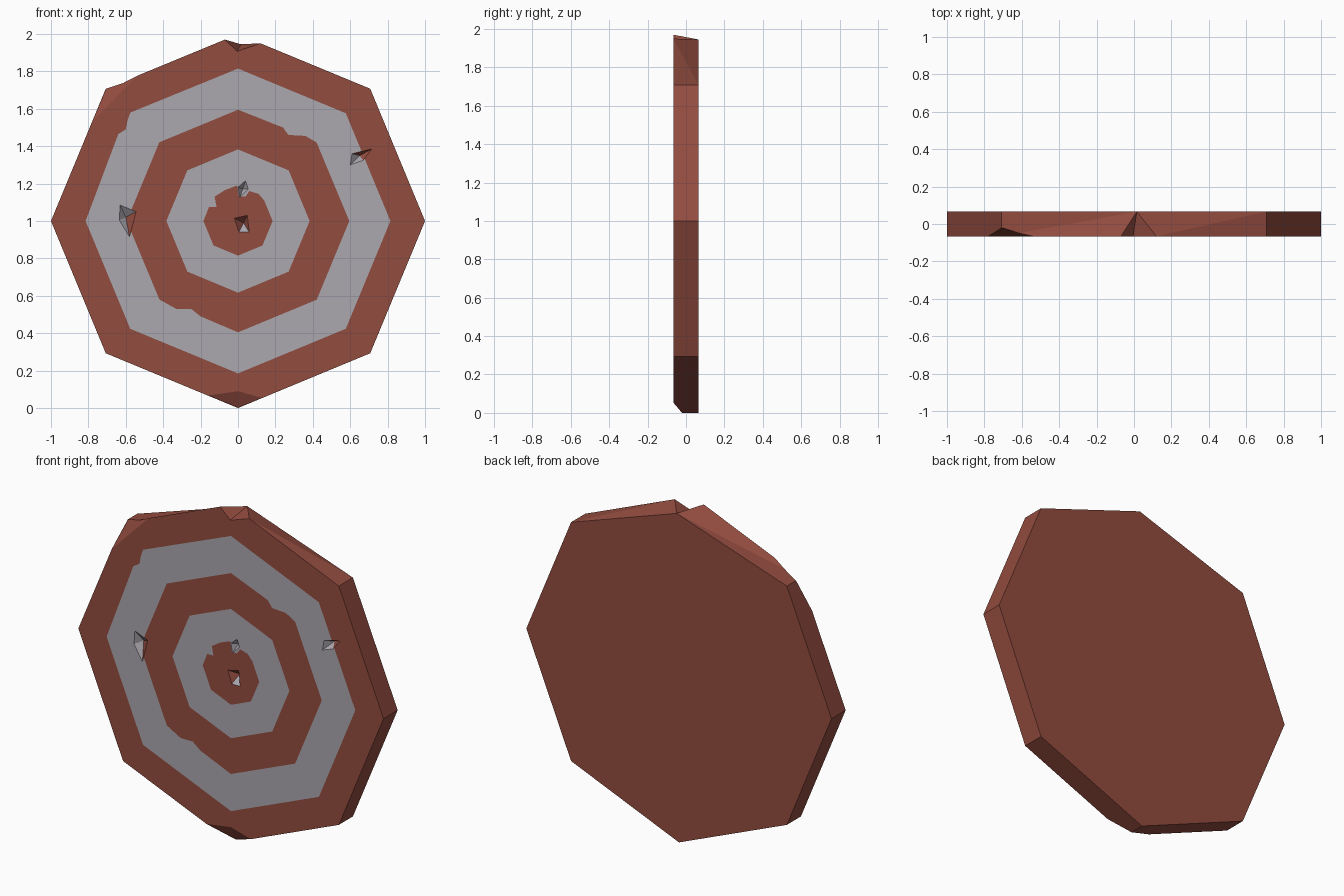
import bpy, bmesh, math
from mathutils import Vector

if "Cube" in bpy.data.objects:
    bpy.data.objects.remove(bpy.data.objects["Cube"])

F, B = -0.066, 0.066          # front and back planes
RED, GREY = 0, 1


def material(name, col):
    m = bpy.data.materials.new(name)
    m.diffuse_color = (*col, 1)
    m.use_nodes = True
    m.node_tree.nodes["Principled BSDF"].inputs["Base Color"].default_value = m.diffuse_color
    return m


MATS = [material("red_paint", (0.29, 0.072, 0.05)),
        material("grey_paint", (0.41, 0.385, 0.425))]


def octagon(r, changes={}):
    """Octagon clockwise from the top; chosen corners replaced by chipped outlines."""
    pts = []
    for i in range(8):
        a = math.pi / 2 - i * math.pi / 4
        pts += changes.get(i, [(r * math.cos(a), 1 + r * math.sin(a))])
    return pts


def make_object(name, bm):
    me = bpy.data.meshes.new(name)
    bm.to_mesh(me)
    bm.free()
    for m in MATS:
        me.materials.append(m)
    ob = bpy.data.objects.new(name, me)
    bpy.context.collection.objects.link(ob)
    return ob


# outlines of the rings, with worn paint edges
outlines = [
    octagon(1.0, {0: [(-0.07, 1.97), (-0.005, 1.907), (0.12, 1.95)]}),
    octagon(0.815, {7: [(-0.64, 1.465), (-0.6, 1.49), (-0.59, 1.54), (-0.575, 1.58)]}),
    octagon(0.595, {1: [(0.24, 1.5), (0.27, 1.46), (0.36, 1.455), (0.42, 1.42)],
                    5: [(-0.2, 0.49), (-0.25, 0.53), (-0.33, 0.53), (-0.42, 0.58)]}),
    octagon(0.383),
    octagon(0.185, {0: [(-0.005, 1.19), (0.005, 1.13), (0.04, 1.13), (0.06, 1.16)],
                    1: [(0.11, 1.145), (0.14, 1.11)],
                    7: [(-0.155, 1.075), (-0.115, 1.075), (-0.125, 1.13), (-0.07, 1.165)]}),
]

# target board: painted front, flat back, rim
bm = bmesh.new()
loops = []
for pts in outlines:
    vs = [bm.verts.new((x, F, z)) for x, z in pts]
    es = [bm.edges.new((vs[i], vs[(i + 1) % len(vs)])) for i in range(len(vs))]
    loops.append((vs, es))
for k in range(5):
    edges = loops[k][1] + (loops[k + 1][1] if k < 4 else [])
    res = bmesh.ops.triangle_fill(bm, edges=edges, use_beauty=True, normal=(0, -1, 0))
    for f in res["geom"]:
        if isinstance(f, bmesh.types.BMFace):
            f.material_index = GREY if k % 2 else RED
back = [bm.verts.new((x, B, z)) for x, z in octagon(1.0, {0: [(0.015, 1.945)]})]
bm.faces.new(back)
front = loops[0][0]
match = [0, 0, 0] + list(range(1, 8))      # the chipped top corner fans to one back corner
for i in range(10):
    j = (i + 1) % 10
    a, b = back[match[i]], back[match[j]]
    if a is b:
        bm.faces.new((front[i], front[j], a))
    else:
        bm.faces.new((front[i], front[j], b))
        bm.faces.new((front[i], b, a))
bmesh.ops.recalc_face_normals(bm, faces=bm.faces)
board = make_object("target_board", bm)


def chip(pts, apex, mats):
    """Cut a pointed chip: outline (x, z) on the front, apex inside, colour per side."""
    bm = bmesh.new()
    tip = Vector(apex)
    top = bm.verts.new(tip)
    ring = [bm.verts.new(tip + (Vector((x, F, z)) - tip) * 1.5) for x, z in pts]
    for i in range(len(ring)):
        f = bm.faces.new((top, ring[i], ring[(i + 1) % len(ring)]))
        f.material_index = mats[i]
    bm.faces.new(ring)
    bmesh.ops.recalc_face_normals(bm, faces=bm.faces)
    cutter = make_object("chip_cutter", bm)
    cutter.hide_render = True
    mod = board.modifiers.new("chip", "BOOLEAN")
    mod.operation = "DIFFERENCE"
    mod.solver = "EXACT"
    mod.object = cutter
    bpy.context.view_layer.objects.active = board
    bpy.ops.object.modifier_apply(modifier=mod.name)
    bpy.data.objects.remove(cutter)


# chipped rim corners
chip([(-0.16, 0.067), (0, 0.09), (0.13, 0.054), (0, -0.1)], (0, -0.02, 0.002), [RED] * 4)
chip([(-0.78, 1.53), (-0.53, 1.785), (-0.9, 1.9)], (-0.706, -0.02, 1.706), [RED] * 3)
# arrow dents in the face
chip([(-0.63, 1.085), (-0.545, 1.05), (-0.58, 0.915), (-0.635, 1.005)],
     (-0.6, -0.025, 1.02), [GREY, RED, GREY, GREY])
chip([(0.6, 1.3), (0.61, 1.36), (0.715, 1.385), (0.67, 1.325)],
     (0.65, -0.025, 1.35), [GREY, RED, RED, GREY])
chip([(0.0, 1.18), (0.04, 1.215), (0.055, 1.17), (0.01, 1.125)],
     (0.025, -0.03, 1.17), [GREY] * 4)
chip([(-0.02, 1.015), (0.05, 1.03), (0.06, 0.94), (0.005, 0.94)],
     (0.03, -0.025, 0.99), [RED, RED, GREY, RED])
